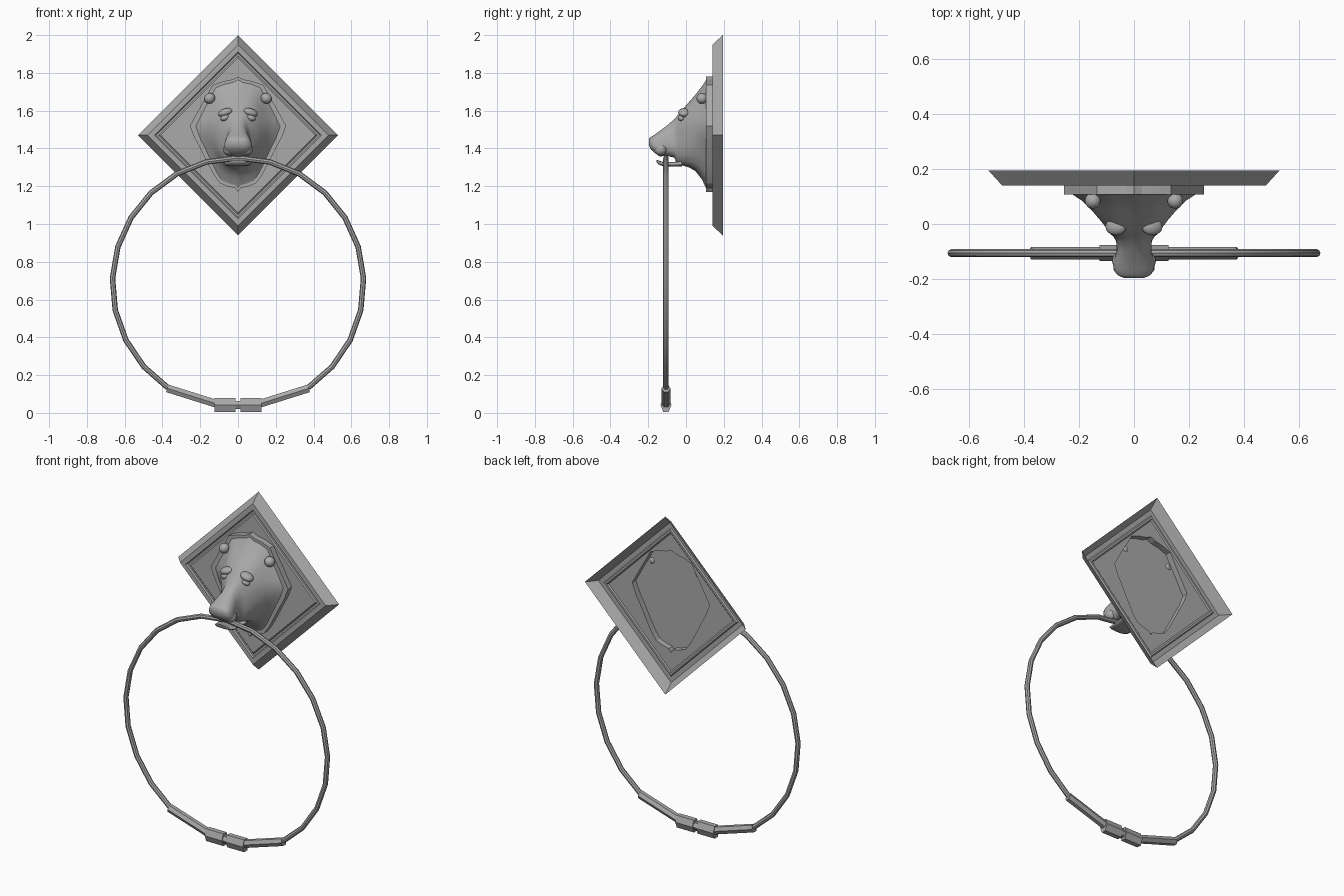
import bpy
import bmesh
from math import sin, cos, pi, atan2, copysign, radians
from mathutils import Vector

cube = bpy.data.objects.get("Cube")
if cube:
    bpy.data.objects.remove(cube, do_unlink=True)

COLOUR = (0.4, 0.4, 0.4, 1)
metal = bpy.data.materials.new("grey metal")
metal.use_nodes = True
metal.diffuse_color = COLOUR
metal.node_tree.nodes["Principled BSDF"].inputs["Base Color"].default_value = COLOUR


def finish(name, bm, angle=40):
    """Turn a bmesh into a shaded object."""
    bmesh.ops.recalc_face_normals(bm, faces=bm.faces)
    mesh = bpy.data.meshes.new(name)
    bm.to_mesh(mesh)
    bm.free()
    mesh.materials.append(metal)
    obj = bpy.data.objects.new(name, mesh)
    bpy.context.collection.objects.link(obj)
    bpy.ops.object.select_all(action='DESELECT')
    obj.select_set(True)
    bpy.context.view_layer.objects.active = obj
    bpy.ops.object.shade_smooth_by_angle(angle=radians(angle))
    return obj


def skin(bm, rings, start=True, end=True):
    """Bridge closed rings of equal length; cap either end."""
    loops = [[bm.verts.new(p) for p in ring] for ring in rings]
    n = len(loops[0])
    for a, b in zip(loops, loops[1:]):
        for i in range(n):
            j = (i + 1) % n
            bm.faces.new((a[i], a[j], b[j], b[i]))
    if start:
        bm.faces.new(loops[0])
    if end:
        bm.faces.new(loops[-1])
    return loops


def edges_of(bm, loop):
    found = []
    for a, b in zip(loop, loop[1:] + loop[:1]):
        found.append(bm.edges.get((a, b)) or bm.edges.new((a, b)))
    return found


# Mane outline, right half mirrored to the left
CENTRE = 1.47
half = [(0.03, 1.765), (0.08, 1.755), (0.135, 1.735), (0.165, 1.68), (0.2, 1.62),
        (0.23, 1.565), (0.255, 1.52), (0.23, 1.455), (0.2, 1.4), (0.165, 1.33),
        (0.125, 1.255), (0.095, 1.215), (0.05, 1.198), (0.015, 1.19)]
outline = [(0, 1.78)] + half + [(0, 1.17)] + [(-x, z) for x, z in reversed(half)]

# Open-backed diamond plate with a moulded step and a raised mane base
bm = bmesh.new()
profile = [(0.53, 0.195), (0.48, 0.14), (0.443, 0.14), (0.435, 0.148),
           (0.42, 0.148), (0.41, 0.142)]
squares = skin(bm, [[(r * sin(k * pi / 2), y, CENTRE + r * cos(k * pi / 2)) for k in range(4)]
                    for r, y in profile], False, False)
base = skin(bm, [[(x, y, z) for x, z in outline] for y in (0.142, 0.107)], False, True)
bmesh.ops.triangle_fill(bm, use_beauty=True, normal=(0, -1, 0),
                        edges=edges_of(bm, squares[-1]) + edges_of(bm, base[0]))
finish("wall_plate", bm, 12)


def head_ring(y, w, top, bottom, blend, taper):
    """Rounded section, blended toward the mane outline at the back."""
    mid, h = (top + bottom) / 2, (top - bottom) / 2
    ring = []
    for x, z in outline:
        a = atan2(x / 0.255, (z - CENTRE) / 0.305)
        s, c = sin(a), cos(a)
        c2 = copysign(abs(c) ** 0.75, c)
        ex = w * copysign(abs(s) ** 0.75, s) * (1 - taper * c2)
        ez = mid + h * c2
        ox, oz = x * w / 0.255, mid + (z - 1.475) * h / 0.305
        ring.append((ex + (ox - ex) * blend, y, ez + (oz - ez) * blend))
    return ring


# Head from the mane forward to the nose
sections = [(0.108, 0.225, 1.765, 1.185, 1, 0), (0.085, 0.19, 1.73, 1.235, 0.8, 0),
            (0.05, 0.155, 1.685, 1.28, 0.5, 0), (0.015, 0.125, 1.645, 1.30, 0.25, 0),
            (-0.02, 0.098, 1.605, 1.31, 0.1, 0.05), (-0.048, 0.072, 1.572, 1.32, 0, 0.15),
            (-0.062, 0.062, 1.555, 1.352, 0, 0.2), (-0.1, 0.06, 1.522, 1.36, 0, 0.25),
            (-0.14, 0.072, 1.492, 1.358, 0, 0.2), (-0.168, 0.072, 1.472, 1.378, 0, 0.15),
            (-0.186, 0.06, 1.46, 1.395, 0, 0), (-0.196, 0.038, 1.45, 1.415, 0, 0)]
bm = bmesh.new()
skin(bm, [head_ring(*s) for s in sections])
finish("lion_head", bm, 60)

# Lower jaw, a thin upturned lip below the ring
bm = bmesh.new()
skin(bm, [head_ring(y, w, t, b, 0, 0) for y, w, t, b in
          [(-0.02, 0.07, 1.335, 1.305), (-0.07, 0.062, 1.328, 1.305),
           (-0.12, 0.06, 1.328, 1.306), (-0.145, 0.05, 1.336, 1.315),
           (-0.157, 0.03, 1.34, 1.328)]])
finish("lower_jaw", bm, 50)


def lump(name, place, size, tilt):
    """Mirrored pair of small ellipsoids."""
    for side, label in ((1, "left"), (-1, "right")):
        bm = bmesh.new()
        bmesh.ops.create_uvsphere(bm, u_segments=12, v_segments=8, radius=1)
        obj = finish(label + "_" + name, bm, 60)
        obj.location = (place[0] * side, place[1], place[2])
        obj.scale = size
        obj.rotation_euler = (0, tilt * side, 0)


lump("brow", (0.066, -0.01, 1.59), (0.04, 0.032, 0.022), 0.3)
lump("eye", (0.07, -0.025, 1.562), (0.024, 0.018, 0.016), 0.3)
lump("ear", (0.15, 0.085, 1.665), (0.03, 0.03, 0.028), 0.6)
lump("cheek", (0.05, -0.135, 1.395), (0.03, 0.035, 0.032), 0)


def tube(name, path, radius, sides, depth=None):
    """Sweep a polygon along points in the upright plane of the ring."""
    bm = bmesh.new()
    rings = []
    for i, p in enumerate(path):
        t = Vector(path[min(i + 1, len(path) - 1)]) - Vector(path[max(i - 1, 0)])
        t.normalize()
        ring = []
        for k in range(sides):
            a = 2 * pi * k / sides
            u, v = radius * sin(a), (depth or radius) * cos(a)
            ring.append((p[0] - t.y * u, -0.106 + v, p[1] + t.x * u))
        rings.append(ring)
    skin(bm, rings)
    return finish(name, bm, 40)


# Hanging ring, open at the bottom where the grip joins
steps = 20
arc = [radians(-56 + 292 * i / steps) for i in range(steps + 1)]
tube("ring", [(0.665 * cos(a), 0.685 + 0.665 * sin(a)) for a in arc], 0.0145, 8)

# Thicker lower grip: two sleeves, two blocks and a centre pin
for side, label in ((1, "left"), (-1, "right")):
    tube(label + "_sleeve", [(0.375 * side, 0.13), (0.12 * side, 0.05)], 0.024, 6, 0.023)
    tube(label + "_block", [(0.125 * side, 0.042), (0.012 * side, 0.042)], 0.042, 6, 0.029)
tube("centre_pin", [(-0.02, 0.042), (0.02, 0.042)], 0.025, 6)
